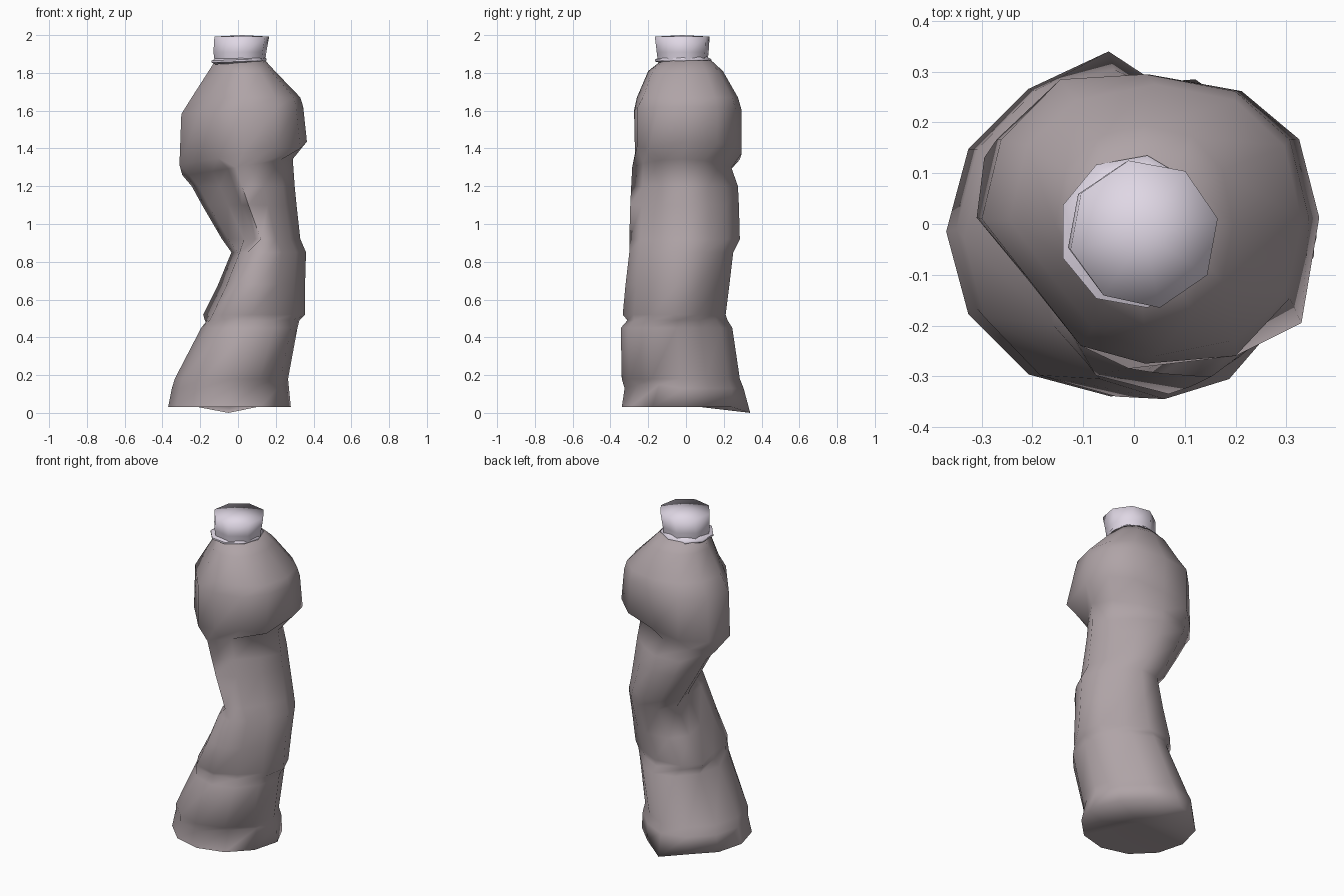
import bpy, bmesh, math

if "Cube" in bpy.data.objects:
    bpy.data.objects.remove(bpy.data.objects["Cube"])


def material(name, rgb):
    m = bpy.data.materials.new(name)
    m.diffuse_color = (*rgb, 1)
    m.use_nodes = True
    m.node_tree.nodes["Principled BSDF"].inputs["Base Color"].default_value = m.diffuse_color
    return m


def section(n, x0, x1, y0, y1, phase=0, cuts=(), power=1):
    """Polygon dented by cuts (angle, limit, strength), fitted to the extents."""
    pts = []
    for i in range(n):
        a = 2 * math.pi * i / n + math.radians(phase)
        x, y = (math.copysign(abs(v) ** power, v) for v in (math.cos(a), math.sin(a)))
        for angle, limit, strength in cuts:
            c, s = math.cos(math.radians(angle)), math.sin(math.radians(angle))
            over = max(0, x * c + y * s - limit) * strength
            x, y = x - over * c, y - over * s
        pts.append((x, y))
    xs, ys = [p[0] for p in pts], [p[1] for p in pts]
    fx = (x1 - x0) / (max(xs) - min(xs))
    fy = (y1 - y0) / (max(ys) - min(ys))
    return [(x0 + (x - min(xs)) * fx, y0 + (y - min(ys)) * fy) for x, y in pts]


def loft(name, rings, mat, angle, bottom=None, top=None):
    """Skin stacked rings; ends close with a fan to a centre point."""
    bm = bmesh.new()
    loops = [[bm.verts.new(p) for p in r] for r in rings]
    n = len(loops[0])
    for a, b in zip(loops, loops[1:]):
        for i in range(n):
            j = (i + 1) % n
            bm.faces.new((a[i], a[j], b[j], b[i]))
    for loop, centre in ((loops[0], bottom), (loops[-1], top)):
        if centre:
            v = bm.verts.new(centre)
            for i in range(n):
                bm.faces.new((loop[i], loop[(i + 1) % n], v))
    bmesh.ops.recalc_face_normals(bm, faces=bm.faces)
    me = bpy.data.meshes.new(name)
    bm.to_mesh(me)
    bm.free()
    me.materials.append(mat)
    ob = bpy.data.objects.new(name, me)
    bpy.context.collection.objects.link(ob)
    bpy.context.view_layer.objects.active = ob
    ob.select_set(True)
    bpy.ops.object.shade_smooth_by_angle(angle=math.radians(angle))
    ob.select_set(False)
    return ob


plastic = material("grey_plastic", (0.43, 0.37, 0.385))
cap_white = material("pale_cap", (0.74, 0.68, 0.78))

# Crushed body: height, x extents, y extents, sideways tilt
profile = [
    (0.03, -0.37, 0.28, -0.34, 0.31, 0),
    (0.13, -0.35, 0.27, -0.325, 0.305, 0),
    (0.18, -0.335, 0.265, -0.34, 0.285, 0),
    (0.45, -0.195, 0.315, -0.345, 0.245, 0),
    (0.49, -0.175, 0.325, -0.31, 0.22, 0),
    (0.52, -0.16, 0.355, -0.335, 0.21, 0),
    (0.68, -0.08, 0.355, -0.32, 0.23, 0),
    (0.85, -0.01, 0.36, -0.30, 0.25, 0),
    (0.92, -0.06, 0.33, -0.30, 0.285, 0),
    (1.10, -0.165, 0.31, -0.295, 0.28, 0),
    (1.20, -0.22, 0.30, -0.29, 0.275, 0),
    (1.30, -0.27, 0.29, -0.285, 0.24, 0.05),
    (1.37, -0.31, 0.365, -0.27, 0.295, 0.06),
    (1.60, -0.30, 0.345, -0.275, 0.295, 0.02),
    (1.67, -0.245, 0.33, -0.26, 0.275, 0),
    (1.81, -0.155, 0.195, -0.20, 0.195, 0),
    (1.865, -0.12, 0.145, -0.13, 0.135, 0),
]
body = []
for z, x0, x1, y0, y1, tilt in profile:
    power = 1
    if z < 0.48:
        cuts = [(45, 0.87, 1)]
    elif z < 0.86:
        cuts = [(185, 0.75, 1), (50, 0.87, 1)]
    elif z < 1.31:
        cuts = [(218, 0.66, 1.7), (50, 0.87, 1)]
    else:
        cuts, power = [(217, 0.82, 1)], 0.87
    ring = [(x, y, z + tilt * x / 0.33) for x, y in
            section(12, x0, x1, y0, y1, 0, cuts, power)]
    # Waist is squashed towards the back left
    if 0.5 < z < 1.31:
        for i in (4, 5, 10, 11):
            x, y, h = ring[i]
            ring[i] = (x - 0.025, y + 0.022, h)
    # Fuller shoulder corners
    if 1.31 < z < 1.65:
        ring[4] = (-0.145, 0.285, ring[4][2])
        ring[8] = (-0.105, -0.24, ring[8][2])
        ring[10] = (0.20, -0.26, ring[10][2])
    body.append(ring)

# Bent corner of the base at the back, pressed crease at the front
body[0][3] = (-0.05, 0.34, 0.0)
for i in (10, 11):
    x, y, z = body[1][i]
    body[1][i] = (x, y + 0.025, z + 0.02)
# Shoulder corner pulled out at the front right
body[12][11] = (0.33, -0.195, 1.40)
loft("crushed_bottle_body", body, plastic, 100,
     bottom=(-0.04, 0, 0.04), top=(0.01, 0, 1.87))

# Tilted collar under the cap
collar = [[(x, y, z + 0.04 * x) for x, y in section(9, *e)] for z, e in (
    (1.850, (-0.12, 0.14, -0.13, 0.12)),
    (1.860, (-0.14, 0.15, -0.165, 0.135)),
    (1.870, (-0.14, 0.15, -0.165, 0.135)),
    (1.885, (-0.11, 0.13, -0.13, 0.11)))]
loft("neck_collar", collar, cap_white, 60)

# Screw cap, slightly dented
cap = [[(x, y, z) for x, y in section(8, *e, 12, [(250, 0.95, 1)])] for z, e in (
    (1.870, (-0.125, 0.145, -0.15, 0.115)),
    (1.910, (-0.13, 0.15, -0.155, 0.12)),
    (1.992, (-0.125, 0.165, -0.165, 0.125)))]
loft("screw_cap", cap, cap_white, 100, top=(0.02, -0.02, 2.0))
